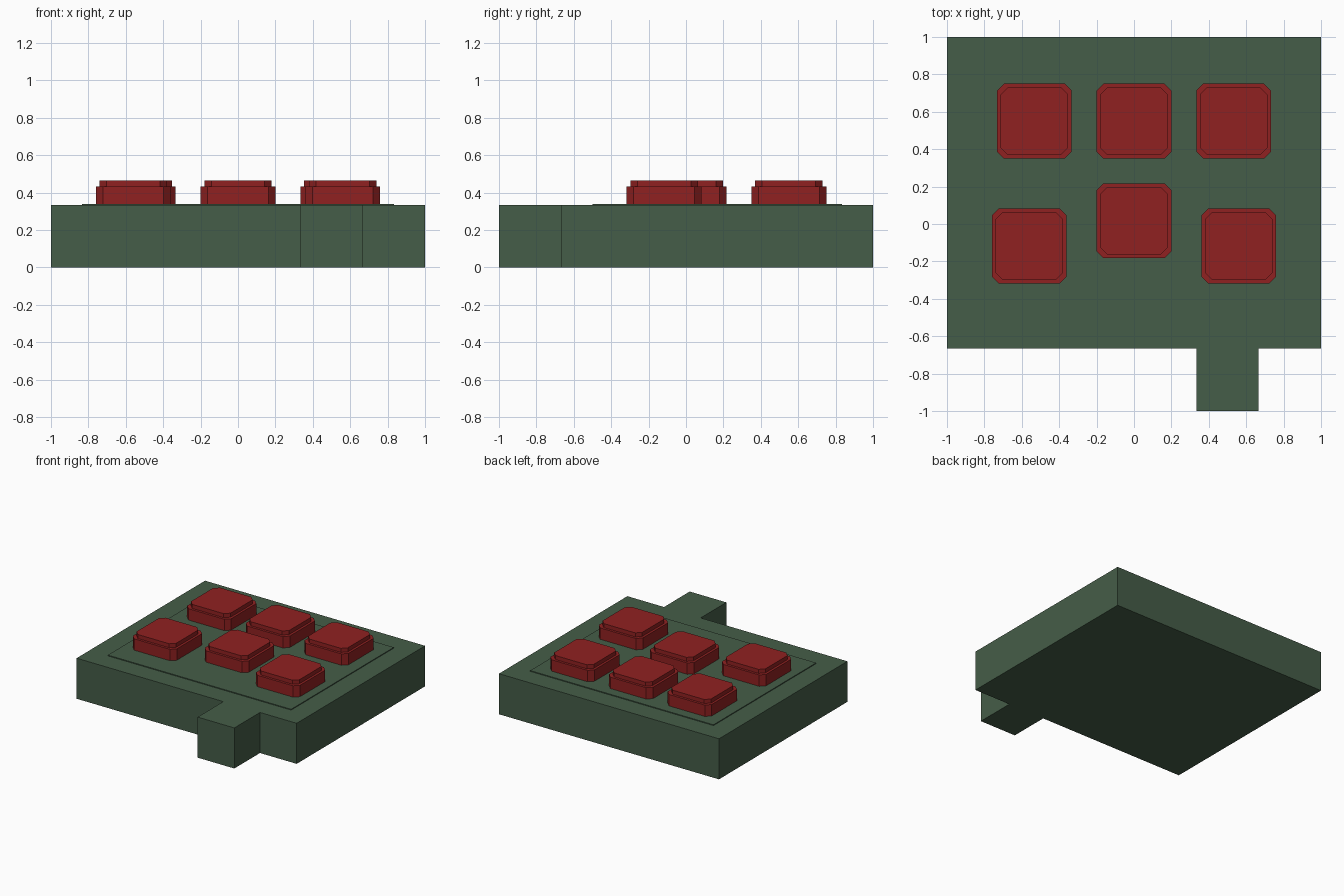
import bpy, bmesh

if "Cube" in bpy.data.objects:
    bpy.data.objects.remove(bpy.data.objects["Cube"])

def material(name, rgb):
    m = bpy.data.materials.new(name)
    m.diffuse_color = (*rgb, 1)
    m.use_nodes = True
    m.node_tree.nodes["Principled BSDF"].inputs["Base Color"].default_value = m.diffuse_color
    return m

green = material("green", (0.06, 0.11, 0.065))
red = material("red", (0.28, 0.015, 0.015))

def prism(bm, points, z0, z1):
    """Extrude a closed outline between two heights."""
    face = bm.faces.new([bm.verts.new((x, y, z0)) for x, y in points])
    top = bmesh.ops.extrude_face_region(bm, geom=[face])["geom"]
    verts = [g for g in top if isinstance(g, bmesh.types.BMVert)]
    bmesh.ops.translate(bm, vec=(0, 0, z1 - z0), verts=verts)

def make(name, layers, mat, loc=(0, 0, 0)):
    bm = bmesh.new()
    for points, z0, z1 in layers:
        prism(bm, points, z0, z1)
    bmesh.ops.recalc_face_normals(bm, faces=bm.faces)
    me = bpy.data.meshes.new(name)
    bm.to_mesh(me)
    bm.free()
    me.materials.append(mat)
    ob = bpy.data.objects.new(name, me)
    ob.location = loc
    bpy.context.collection.objects.link(ob)
    return ob

def octagon(h, c):
    """Square of half-width h with corners cut by c."""
    k = h - c
    return [(k, -h), (h, -k), (h, k), (k, h), (-k, h), (-h, k), (-h, -k), (-k, -h)]

T = 1 / 3

# Base slab with the front tab in one outline
make("base", [([(-1, -2 * T), (T, -2 * T), (T, -1), (2 * T, -1), (2 * T, -2 * T),
                (1, -2 * T), (1, 1), (-1, 1)], 0, T)], green)

# Thin raised panel
make("panel", [([(-0.833, -0.5), (0.833, -0.5), (0.833, 0.833), (-0.833, 0.833)],
                T, 0.34)], green)

# Stepped buttons with cut corners
button = [(octagon(0.2, 0.037), 0, 0.1), (octagon(0.18, 0.037), 0.1, 0.133)]
centres = [(-0.533, 0.55), (0, 0.55), (0.533, 0.55),
           (-0.56, -0.117), (0, 0.017), (0.56, -0.117)]
for i, (x, y) in enumerate(centres, 1):
    make(f"button_{i}", button, red, (x, y, T))
